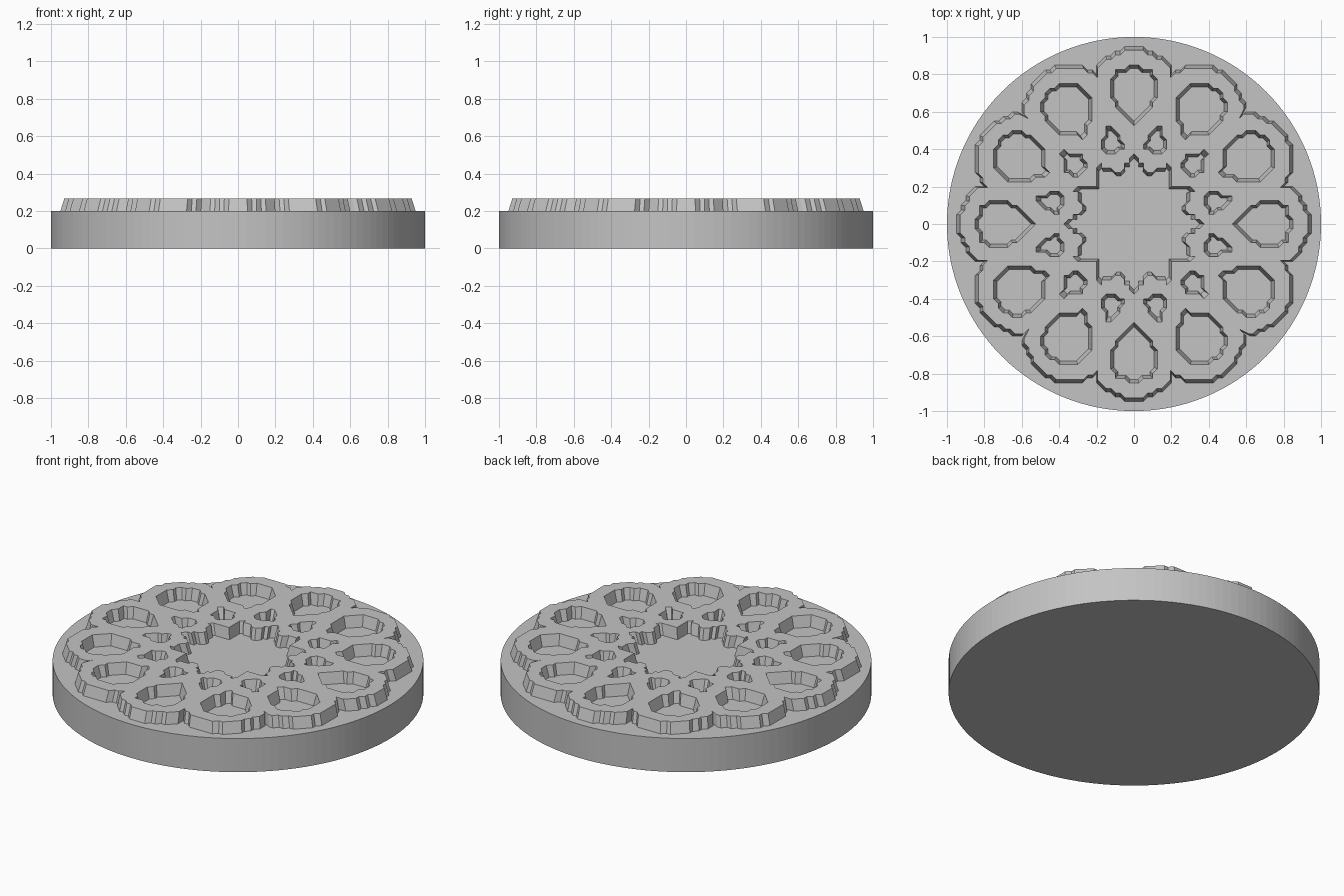
import bpy, bmesh, math
from mathutils import Vector

if "Cube" in bpy.data.objects:
    bpy.data.objects.remove(bpy.data.objects["Cube"], do_unlink=True)

GRID = 0.025              # cell size of the stepped outlines
BASE, TOP = 0.198, 0.265  # relief heights
FOLD = 12

stone = bpy.data.materials.new("plain_grey")
stone.use_nodes = True
GREY = (0.55, 0.55, 0.55, 1)
stone.diffuse_color = GREY
stone.node_tree.nodes["Principled BSDF"].inputs["Base Color"].default_value = GREY


def finish(bm, name):
    bmesh.ops.recalc_face_normals(bm, faces=bm.faces)
    mesh = bpy.data.meshes.new(name)
    bm.to_mesh(mesh)
    bm.free()
    mesh.materials.append(stone)
    obj = bpy.data.objects.new(name, mesh)
    bpy.context.collection.objects.link(obj)
    return obj


def petal(half, angle):
    """Mirror a half profile of (radial, sideways) points and turn it."""
    c, s = math.cos(angle), math.sin(angle)
    full = [(r, -t) for r, t in reversed(half)] + list(half)
    return [Vector((r * c - t * s, r * s + t * c)) for r, t in full]


def stepped(points):
    """Follow a closed outline on the grid, giving a stepped edge."""
    path = []
    for a, b in zip(points, points[1:] + points[:1]):
        count = max(1, round((b - a).length / GRID))
        for i in range(count):
            p = a.lerp(b, i / count)
            cell = (round(p.x / GRID), round(p.y / GRID))
            if cell not in path:
                path.append(cell)
    # drop points lying on a straight run
    keep = []
    for i, (x, y) in enumerate(path):
        (px, py), (nx, ny) = path[i - 1], path[(i + 1) % len(path)]
        if (x - px) * (ny - y) != (y - py) * (nx - x):
            keep.append(Vector((x, y)) * GRID)
    return keep


def add_wall(bm, outline, centre, shrink, z_outer, z_inner):
    """Sloping wall between an outline and its shrunken copy."""
    outer = [bm.verts.new((p.x, p.y, z_outer)) for p in outline]
    inner = []
    for p in outline:
        q = centre + (p - centre) * shrink
        inner.append(bm.verts.new((q.x, q.y, z_inner)))
    n = len(outline)
    for i in range(n):
        j = (i + 1) % n
        bm.faces.new((outer[i], outer[j], inner[j], inner[i]))


# Round base
bm = bmesh.new()
bmesh.ops.create_cone(bm, cap_ends=True, segments=128, radius1=1, radius2=1, depth=0.2)
bmesh.ops.translate(bm, verts=bm.verts, vec=(0, 0, 0.1))
finish(bm, "round_base")

# Half profiles of the tracery
lobe = [(0.96, 0), (0.93, 0.08), (0.88, 0.165), (0.85, 0.2), (0.79, 0.212)]
star_point = [(0.37, 0), (0.275, 0.074)]
teardrop = [(0.53, 0), (0.62, 0.1), (0.70, 0.135), (0.76, 0.13), (0.82, 0.1), (0.845, 0.03)]
small_drop = [(0.385, 0), (0.405, 0.055), (0.46, 0.055), (0.55, 0.005)]

# Raised tracery with its scalloped rim, star and drop openings
bm = bmesh.new()
origin = Vector((0, 0))
turns = [k * math.tau / FOLD for k in range(FOLD)]
rim = [p for a in turns for p in petal(lobe, a)]
star = [p for a in turns for p in petal(star_point, a)]
add_wall(bm, stepped(rim), origin, 0.978, BASE, TOP)
add_wall(bm, stepped(star), origin, 0.935, TOP, BASE)
for a in turns:
    heading = Vector((math.cos(a), math.sin(a)))
    add_wall(bm, stepped(petal(teardrop, a)), heading * 0.71, 0.86, TOP, BASE)
    b = a + math.pi / FOLD
    heading = Vector((math.cos(b), math.sin(b)))
    add_wall(bm, stepped(petal(small_drop, b)), heading * 0.45, 0.68, TOP, BASE)

# Close the top and underside between the walls
for z, normal in ((TOP, (0, 0, 1)), (BASE, (0, 0, -1))):
    edges = [e for e in bm.edges if e.is_boundary
             and all(abs(v.co.z - z) < 1e-4 for v in e.verts)]
    bmesh.ops.triangle_fill(bm, use_beauty=True, edges=edges, normal=normal)
flat = [e for e in bm.edges if len(e.link_faces) == 2
        and all(abs(f.normal.z) > 0.99 for f in e.link_faces)]
finish(bm, "raised_tracery")
